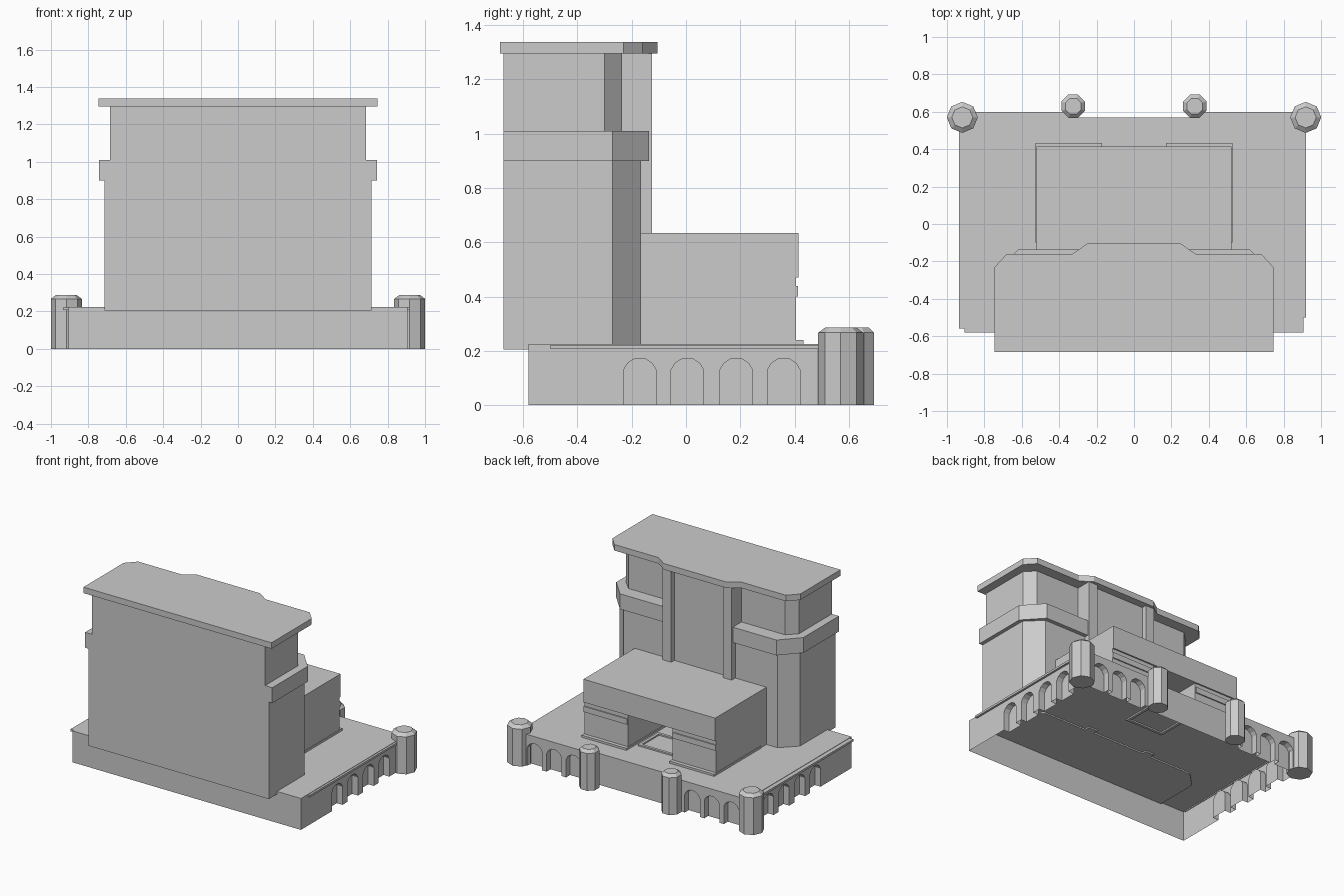
import bpy, bmesh, math

if "Cube" in bpy.data.objects:
    bpy.data.objects.remove(bpy.data.objects["Cube"])


def finish(name, bm):
    bmesh.ops.remove_doubles(bm, verts=bm.verts, dist=1e-5)
    bm.normal_update()
    me = bpy.data.meshes.new(name)
    bm.to_mesh(me)
    bm.free()
    ob = bpy.data.objects.new(name, me)
    bpy.context.collection.objects.link(ob)
    return ob


def prism(name, pts, z0, z1, chamfer=0, scale=1, centre=(0, 0)):
    """Extruded outline; an optional chamfer shrinks the top ring."""
    levels = [(z0, 1), (z1, 1)] if not chamfer else [(z0, 1), (z1 - chamfer, 1), (z1, scale)]
    bm = bmesh.new()
    cx, cy = centre
    rings = [[bm.verts.new((cx + (x - cx) * s, cy + (y - cy) * s, z)) for x, y in pts]
             for z, s in levels]
    n = len(pts)
    for a, b in zip(rings, rings[1:]):
        for i in range(n):
            j = (i + 1) % n
            bm.faces.new((a[i], a[j], b[j], b[i]))
    bm.faces.new(rings[-1])
    bm.faces.new(rings[0][::-1])
    bmesh.ops.recalc_face_normals(bm, faces=bm.faces)
    return finish(name, bm)


def box(name, x0, x1, y0, y1, z0, z1):
    return prism(name, [(x0, y0), (x1, y0), (x1, y1), (x0, y1)], z0, z1)


def mirrored(half):
    """Complete a half outline (x > 0) across x = 0."""
    return half + [(-x, y) for x, y in reversed(half)]


def arch_wall(name, p0, p1, height, centres=(), depth=0.045, w=0.06):
    """Wall sheet from p0 to p1 (outside on the right) with sunken arches."""
    L = math.hypot(p1[0] - p0[0], p1[1] - p0[1])
    dx, dy = (p1[0] - p0[0]) / L, (p1[1] - p0[1]) / L
    bm = bmesh.new()

    def vert(u, z, d=0):
        return bm.verts.new((p0[0] + dx * u - dy * d, p0[1] + dy * u + dx * d, z))

    arch = [(-w, 0), (-w, .13), (-w * .75, .155), (-w * .3, .172),
            (w * .3, .172), (w * .75, .155), (w, .13), (w, 0)]
    outline = [vert(0, 0)]
    for c in centres:
        front = [vert(c + u, z) for u, z in arch]
        back = [vert(c + u, z, depth) for u, z in arch]
        for i in range(len(arch) - 1):
            bm.faces.new((front[i], front[i + 1], back[i + 1], back[i]))
        bm.faces.new(back[::-1])
        outline += front
    outline += [vert(L, 0), vert(L, height), vert(0, height)]
    bm.faces.new(outline)
    return finish(name, bm)


# Hollow terrace base: deck and walls
deck = [(.905, -.58), (.905, .6), (.32, .6), (.32, .57)]
prism("terrace_deck", mirrored(deck), .215, .225)
side = [.41, .585, .765, .94]
arch_wall("front_wall", (-.905, -.58), (.905, -.58), .22)
arch_wall("right_arcade", (.905, -.58), (.905, .6), .22, side)
arch_wall("left_arcade", (-.905, .6), (-.905, -.58), .22, [1.18 - c for c in reversed(side)])
back = [.125, .28, .435]
arch_wall("back_right_arcade", (.905, .6), (.32, .6), .22, back)
arch_wall("back_left_arcade", (-.32, .6), (-.905, .6), .22, [.585 - c for c in reversed(back)])
arch_wall("back_middle_wall", (.32, .57), (-.32, .57), .22)
box("right_lip", .9, .92, -.5, .5, .207, .222)
box("left_lip", -.935, -.9, -.56, .5, .207, .222)

# Octagonal bollard towers
for s, tag in ((1, "right"), (-1, "left")):
    for part, x, y, r in (("corner_tower", .918, .57, .083), ("middle_tower", .325, .63, .062)):
        turn = 0 if r > .07 else math.pi / 8
        rr = r if r > .07 else r / math.cos(math.pi / 8)
        pts = [(s * x + rr * math.cos(turn + k * math.pi / 4),
                y + rr * math.sin(turn + k * math.pi / 4)) for k in range(8)]
        prism(f"{tag}_{part}", pts, 0, .287, .02, .68, (s * x, y))

# Main building: lower storeys, ledge, upper storey, roof
prism("lower_block", mirrored([(.715, -.672), (.715, -.27), (.61, -.165)]), .205, .9)
prism("ledge", mirrored([(.742, -.672), (.742, -.27), (.62, -.137), (.275, -.137),
                         (.275, -.17)]), .9, 1.01)
prism("upper_block", mirrored([(.685, -.672), (.685, -.3), (.62, -.235)]), 1.01, 1.295)
prism("roof", mirrored([(.745, -.685), (.745, -.23), (.68, -.16), (.33, -.16),
                        (.25, -.105)]), 1.295, 1.338)
box("central_bay", -.27, .27, -.3, -.16, .205, 1.295)
for s in (1, -1):
    xs = sorted((s * .205, s * .275))
    box("bay_pilaster", *xs, -.25, -.125, .205, 1.295)

# Gatehouse: two wings, a lintel roof over an open passage, low plinths
for s in (1, -1):
    box("gatehouse_wing", *sorted((s * .175, s * .522)), -.17, .405, .215, .48)
    box("wing_plinth", *sorted((s * .17, s * .526)), -.1, .432, .222, .24)
    box("wing_band", *sorted((s * .18, s * .522)), .39, .413, .4, .44)
box("gatehouse_roof", -.522, .522, -.17, .415, .47, .635)

# Raised frame on the passage floor
for x0, x1, y0, y1 in ((-.15, .15, .10, .12), (-.15, .15, .31, .33),
                       (-.15, -.13, .12, .31), (.13, .15, .12, .31)):
    box("passage_floor_frame", x0, x1, y0, y1, .205, .235)
